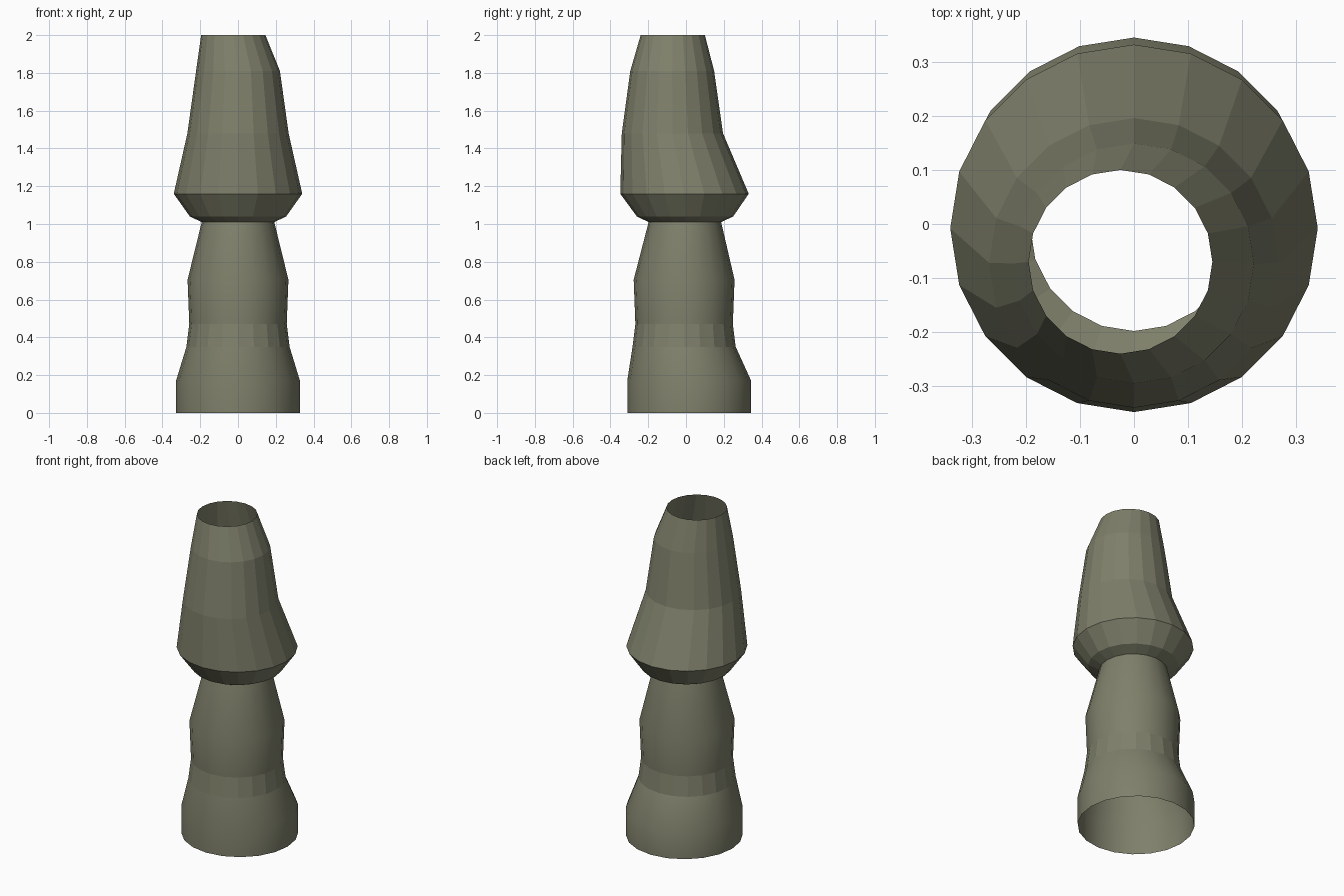
import bpy
from math import cos, sin, tau

cube = bpy.data.objects.get("Cube")
if cube:
    bpy.data.objects.remove(cube, do_unlink=True)

SIDES = 20

olive = bpy.data.materials.new("olive_grey")
olive.use_nodes = True
colour = (0.21, 0.215, 0.145, 1)
olive.diffuse_color = colour
olive.node_tree.nodes["Principled BSDF"].inputs["Base Color"].default_value = colour


def tube(name, rings, smooth_bands):
    """Open tube lofted through rings of (height, centre x, centre y, radius)."""
    verts = [(cx + r * cos(tau * i / SIDES), cy + r * sin(tau * i / SIDES), z)
             for z, cx, cy, r in rings for i in range(SIDES)]
    faces = []
    for band in range(len(rings) - 1):
        low, high = band * SIDES, (band + 1) * SIDES
        for i in range(SIDES):
            j = (i + 1) % SIDES
            faces.append((low + i, low + j, high + j, high + i))
    mesh = bpy.data.meshes.new(name)
    mesh.from_pydata(verts, [], faces)
    mesh.materials.append(olive)
    for face in mesh.polygons:
        face.use_smooth = face.index // SIDES in smooth_bands
    obj = bpy.data.objects.new(name, mesh)
    bpy.context.collection.objects.link(obj)
    return obj


# Lower sleeve: wide foot, waist and narrowing neck
tube("lower_sleeve", [
    (0.00, 0, 0.017, 0.328),
    (0.17, 0, 0.017, 0.328),
    (0.35, 0, -0.01, 0.273),
    (0.47, 0, -0.01, 0.258),
    (0.705, 0, -0.01, 0.267),
    (1.01, 0, -0.006, 0.192),
], {0, 1, 3, 4})

# Upper sleeve: flared collar leaning forward to a narrow open top
tube("upper_sleeve", [
    (1.01, 0, -0.006, 0.192),
    (1.04, 0, -0.005, 0.255),
    (1.16, 0, -0.008, 0.34),
    (1.48, 0, -0.072, 0.268),
    (1.81, 0, -0.073, 0.222),
    (2.00, -0.025, -0.07, 0.17),
], set())
